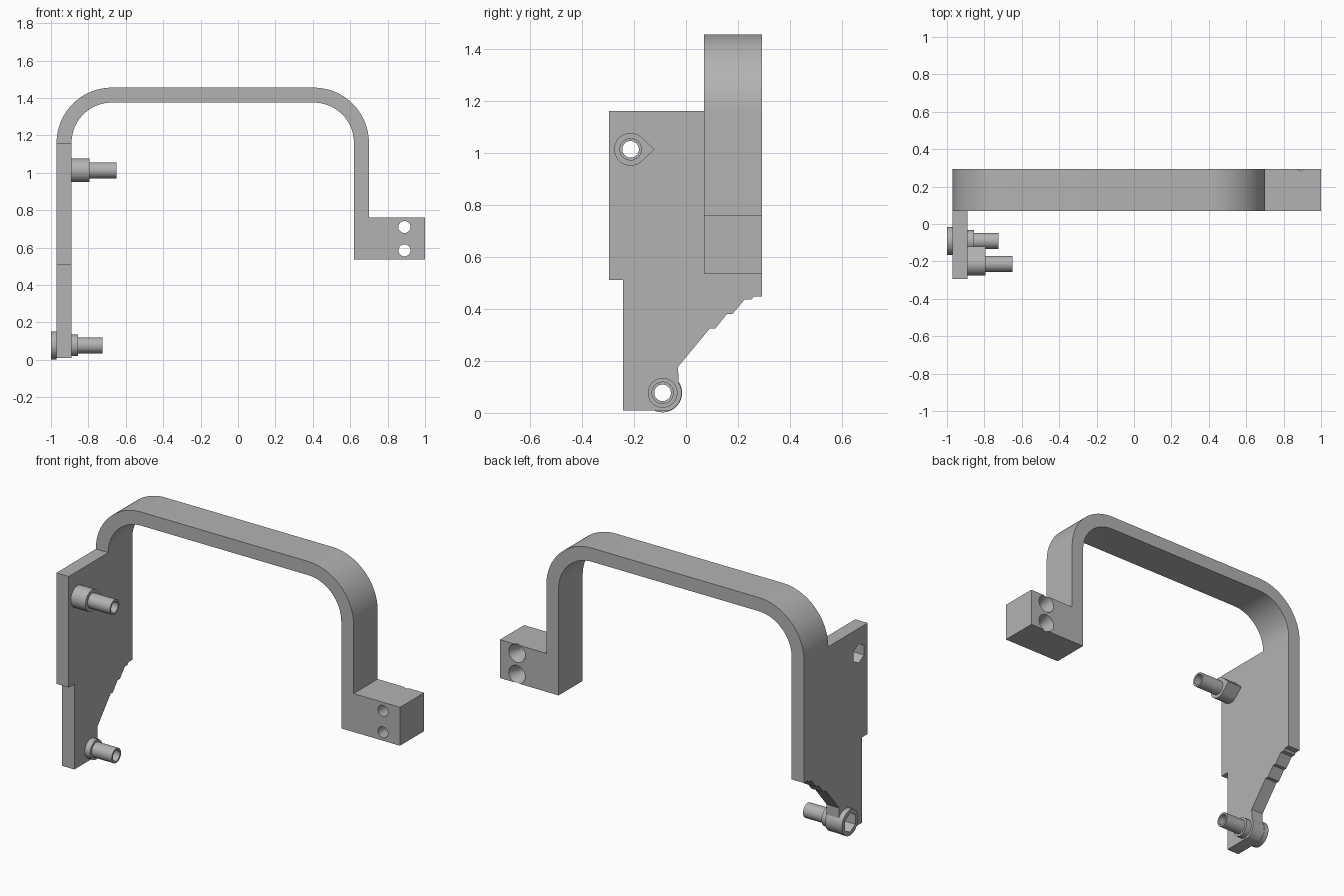
import bpy
import bmesh
from math import radians, cos, sin, pi
from mathutils import Matrix, Vector

cube = bpy.data.objects.get("Cube")
if cube:
    bpy.data.objects.remove(cube, do_unlink=True)

grey = bpy.data.materials.new("plain grey")
grey.use_nodes = True
colour = (0.45, 0.45, 0.45, 1)
grey.diffuse_color = colour
grey.node_tree.nodes["Principled BSDF"].inputs["Base Color"].default_value = colour


def arc(cx, cy, r, start, end, steps=24):
    angles = [radians(start + (end - start) * i / steps) for i in range(steps + 1)]
    return [(cx + r * cos(a), cy + r * sin(a)) for a in angles]


def extrude(name, profile, axis, start, end):
    """Extrude a closed profile: (y, z) along x, or (x, z) along y."""
    bm = bmesh.new()
    place = (lambda u, v: (start, u, v)) if axis == "x" else (lambda u, v: (u, start, v))
    face = bm.faces.new([bm.verts.new(place(u, v)) for u, v in profile])
    top = bmesh.ops.extrude_face_region(bm, geom=[face])["geom"]
    move = Vector((end - start, 0, 0) if axis == "x" else (0, end - start, 0))
    bmesh.ops.translate(bm, vec=move, verts=[v for v in top if isinstance(v, bmesh.types.BMVert)])
    bmesh.ops.recalc_face_normals(bm, faces=bm.faces)
    return finish(name, bm)


def finish(name, bm):
    mesh = bpy.data.meshes.new(name)
    bm.to_mesh(mesh)
    bm.free()
    mesh.materials.append(grey)
    obj = bpy.data.objects.new(name, mesh)
    bpy.context.collection.objects.link(obj)
    return obj


def rod(name, centre, r, start, end, sides=48):
    """Round or six-sided bar along x, centred on (y, z)."""
    return extrude(name, arc(*centre, r, 90, 450, sides)[:-1], "x", start, end)


def cut(obj, cutters):
    select(obj)
    for cutter in cutters:
        mod = obj.modifiers.new("cut", "BOOLEAN")
        mod.operation = "DIFFERENCE"
        mod.solver = "EXACT"
        mod.object = cutter
        bpy.ops.object.modifier_apply(modifier=mod.name)


def select(obj):
    bpy.ops.object.select_all(action="DESELECT")
    obj.select_set(True)
    bpy.context.view_layer.objects.active = obj


upper = (-0.213, 1.013)
lower = (-0.09, 0.077)
outer, inner = -0.97, -0.89
back, front = 0.293, 0.07

# Side plate with stepped lower edge and rounded foot
plate_profile = [(-0.295, 1.16), (-0.295, 0.51), (-0.243, 0.51), (-0.243, 0.01)]
plate_profile += arc(*lower, 0.073, -67, 34)
plate_profile += [(-0.03, 0.178), (0.092, 0.325), (0.113, 0.325), (0.157, 0.38), (0.178, 0.38),
                  (0.225, 0.435), (0.25, 0.435), (0.26, 0.447), (back, 0.447), (back, 1.16)]
plate = extrude("side_plate", plate_profile, "x", outer, inner)

# Arched strap ending in the mounting block
strap_profile = [(outer, 1.16)] + arc(-0.675, 1.16, 0.295, 180, 90)[1:]
strap_profile += arc(0.405, 1.16, 0.295, 90, 0)
strap_profile += [(0.70, 0.76), (1.0, 0.76), (1.0, 0.535), (0.62, 0.535)]
strap_profile += arc(0.405, 1.16, 0.215, 0, 90) + arc(-0.675, 1.16, 0.215, 90, 180)
strap = extrude("arched_strap", strap_profile, "y", front, back)

# Upper peg: teardrop boss and tube
teardrop = arc(*upper, 0.063, 45, 315, 36) + [(upper[0] + 0.092, upper[1])]
upper_boss = extrude("upper_teardrop_boss", teardrop, "x", inner, -0.795)
upper_tube = rod("upper_tube", upper, 0.043, -0.795, -0.65)

# Lower peg: outer collar, inner flange and tube
lower_collar = rod("lower_outer_collar", lower, 0.075, -1.0, outer)
lower_flange = rod("lower_flange", lower, 0.057, inner, -0.855)
lower_tube = rod("lower_tube", lower, 0.043, -0.855, -0.725)

# Bores and six-sided nut pockets
upper_cut = [rod("upper_bore", upper, 0.032, -1.1, -0.5),
             rod("upper_nut_pocket", upper, 0.056, -1.1, -0.84, 6)]
lower_cut = [rod("lower_bore", lower, 0.032, -1.1, -0.5),
             rod("lower_nut_pocket", lower, 0.056, -1.1, -0.91, 6)]
cut(plate, upper_cut + lower_cut)
for part in (upper_boss, upper_tube):
    cut(part, upper_cut)
for part in (lower_collar, lower_flange, lower_tube):
    cut(part, lower_cut)

# Countersunk screw holes through the block
screw_cut = []
for z in (0.71, 0.585):
    screw_cut.append(extrude("screw_hole", arc(0.89, z, 0.032, 0, 360, 40)[:-1], "y", -0.1, 0.5))
    bm = bmesh.new()
    turn = Matrix.Translation((0.89, back - 0.03, z)) @ Matrix.Rotation(-pi / 2, 4, "X")
    bmesh.ops.create_cone(bm, cap_ends=True, segments=40, radius1=0.0315, radius2=0.0535,
                          depth=0.062, matrix=turn)
    screw_cut.append(finish("countersink", bm))
cut(strap, screw_cut)

for cutter in upper_cut + lower_cut + screw_cut:
    bpy.data.objects.remove(cutter, do_unlink=True)

for part in (plate, strap, upper_boss, upper_tube, lower_collar, lower_flange, lower_tube):
    select(part)
    bpy.ops.object.shade_smooth_by_angle(angle=radians(30))
